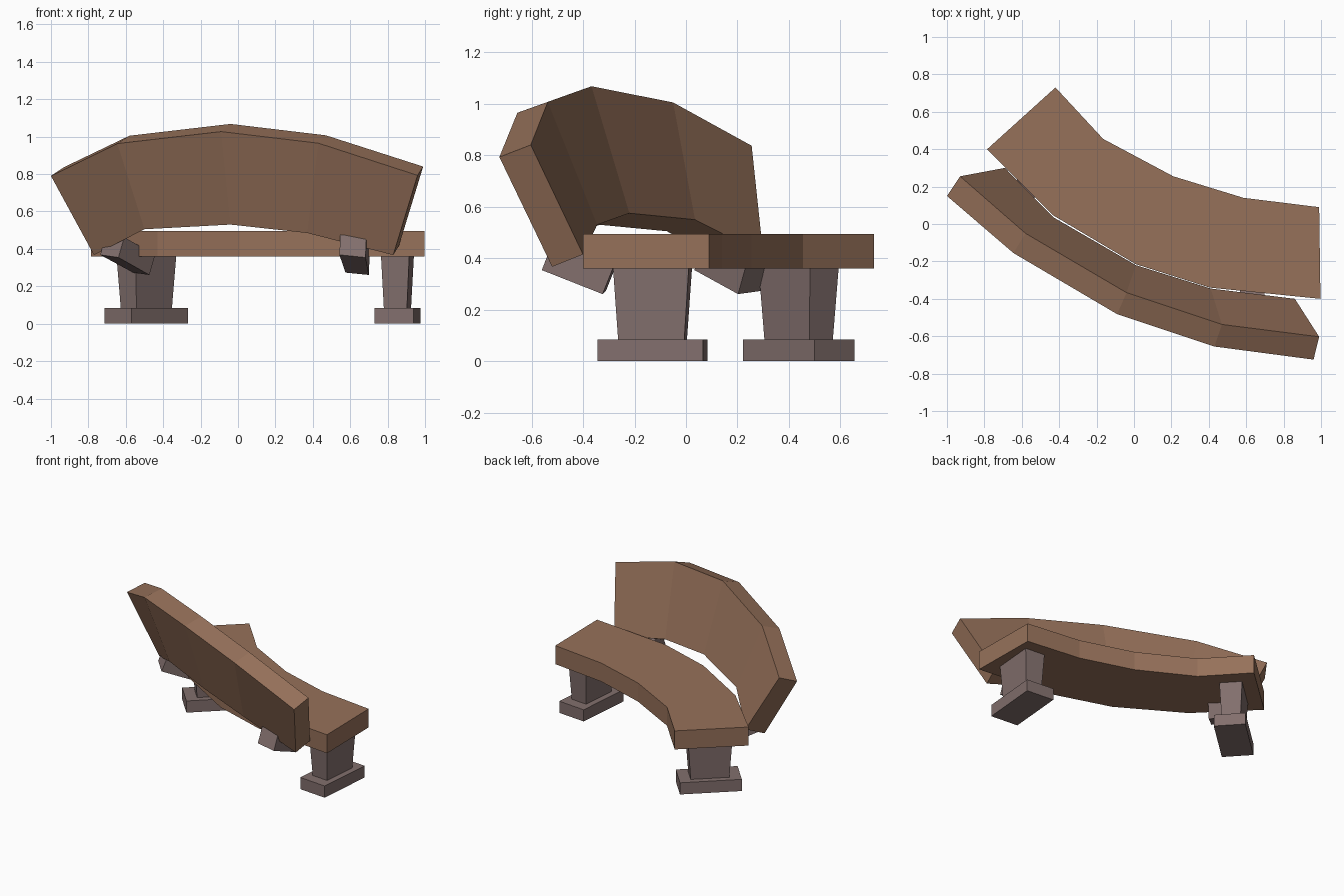
import bpy, bmesh, math
from mathutils import Matrix

if "Cube" in bpy.data.objects:
    bpy.data.objects.remove(bpy.data.objects["Cube"])


def material(name, rgb):
    m = bpy.data.materials.new(name)
    m.diffuse_color = (*rgb, 1)
    m.use_nodes = True
    m.node_tree.nodes["Principled BSDF"].inputs["Base Color"].default_value = m.diffuse_color
    return m


WOOD = material("brown wood", (0.305, 0.165, 0.102))
STONE = material("grey brown stone", (0.225, 0.16, 0.153))


def loft(name, rings, mat, matrix=None):
    """Skin a row of equal-sized rings and cap both ends."""
    bm = bmesh.new()
    vs = [[bm.verts.new(p) for p in r] for r in rings]
    n = len(vs[0])
    for a, b in zip(vs, vs[1:]):
        for i in range(n):
            j = (i + 1) % n
            bm.faces.new((a[i], a[j], b[j], b[i]))
    bm.faces.new(vs[0])
    bm.faces.new(vs[-1])
    if matrix:
        bm.transform(matrix)
    bmesh.ops.recalc_face_normals(bm, faces=bm.faces)
    me = bpy.data.meshes.new(name)
    bm.to_mesh(me)
    bm.free()
    me.materials.append(mat)
    ob = bpy.data.objects.new(name, me)
    bpy.context.collection.objects.link(ob)
    return ob


def place(x, y, deg):
    return Matrix.Translation((x, y, 0)) @ Matrix.Rotation(math.radians(deg), 4, 'Z')


def rect(w, d, z):
    return [(-w, -d, z), (w, -d, z), (w, d, z), (-w, d, z)]


# Curved seat: open-side edge and backrest-side edge per station
outer = [(-0.42, 0.73), (-0.165, 0.455), (0.21, 0.255), (0.585, 0.14), (0.99, 0.09)]
inner = [(-0.785, 0.40), (-0.43, 0.045), (0.01, -0.215), (0.405, -0.34), (0.997, -0.40)]
loft("seat", [[(*o, 0.36), (*o, 0.495), (*i, 0.495), (*i, 0.36)]
              for o, i in zip(outer, inner)], WOOD)

# Leaning curved backrest: front top, front bottom, back bottom, back top
loft("backrest", [
    [(-0.93, 0.255, 0.837), (-0.69, 0.30, 0.415), (-0.77, 0.195, 0.367), (-1.0, 0.15, 0.79)],
    [(-0.58, -0.05, 1.005), (-0.43, 0.035, 0.55), (-0.50, -0.075, 0.505), (-0.645, -0.155, 0.963)],
    [(-0.04, -0.367, 1.068), (0.01, -0.22, 0.575), (-0.04, -0.335, 0.53), (-0.09, -0.482, 1.027)],
    [(0.47, -0.537, 1.007), (0.41, -0.345, 0.53), (0.37, -0.465, 0.485), (0.43, -0.655, 0.965)],
    [(0.99, -0.603, 0.84), (0.86, -0.40, 0.415), (0.83, -0.52, 0.367), (0.96, -0.725, 0.793)],
], WOOD)

# Pedestal legs: foot slab and flared column
for side, x, y, deg in (("right", 0.8525, -0.13, -4.9), ("left", -0.49, 0.4375, -47.4)):
    m = place(x, y, deg)
    loft(side + "_foot", [rect(0.105, 0.206, 0), rect(0.105, 0.206, 0.085)], STONE, m)
    loft(side + "_column", [rect(0.062, 0.129, 0.085), rect(0.076, 0.148, 0.37)], STONE, m)

# Slanted brackets joining backrest to seat underside
for side, x, y, deg in (("right", 0.612, -0.553, -6), ("left", -0.688, 0.083, -46)):
    rings = [[(s * w, yy, z - 0.1 * s * w) for s, yy, z in
              ((-1, y0, z0), (1, y0, z0), (1, y0 + 0.043, z0 + 0.108), (-1, y0 + 0.043, z0 + 0.108))]
             for w, y0, z0 in ((0.07, 0, 0.361), (0.063, 0.237, 0.267))]
    loft(side + "_bracket", rings, STONE, place(x, y, deg))
